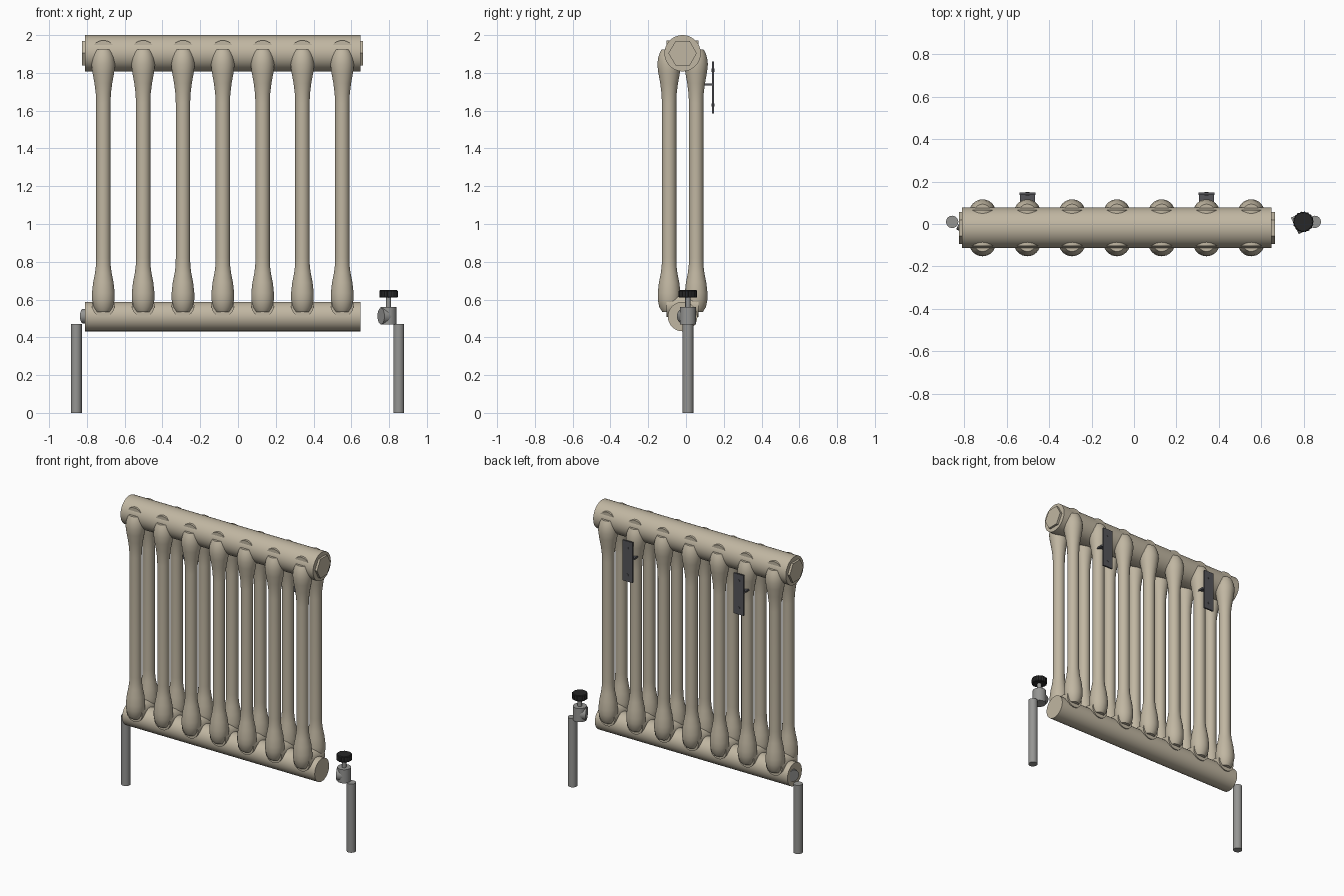
import bpy, bmesh, math
from mathutils import Vector

if "Cube" in bpy.data.objects:
    bpy.data.objects.remove(bpy.data.objects["Cube"])


def material(name, rgb):
    m = bpy.data.materials.new(name)
    m.diffuse_color = (*rgb, 1)
    m.use_nodes = True
    m.node_tree.nodes["Principled BSDF"].inputs["Base Color"].default_value = m.diffuse_color
    return m


CREAM = material("cream_enamel", (0.53, 0.47, 0.36))
STEEL = material("steel", (0.30, 0.30, 0.29))
DARK = material("dark_steel", (0.09, 0.09, 0.10))
BLACK = material("black_plastic", (0.02, 0.02, 0.02))


def finish(obj, name, mat, smooth=True):
    obj.name = name
    obj.data.materials.append(mat)
    if smooth:
        bpy.ops.object.select_all(action='DESELECT')
        obj.select_set(True)
        bpy.context.view_layer.objects.active = obj
        bpy.ops.object.shade_smooth_by_angle(angle=math.radians(35))
    return obj


def rod(name, a, b, r, mat, sides=32):
    """Cylinder between two points."""
    a, b = Vector(a), Vector(b)
    d = b - a
    bpy.ops.mesh.primitive_cylinder_add(vertices=sides, radius=r, depth=d.length, location=(a + b) / 2)
    o = bpy.context.object
    o.rotation_euler = d.to_track_quat('Z', 'Y').to_euler()
    return finish(o, name, mat, sides > 8)


def box(name, centre, size, mat):
    bpy.ops.mesh.primitive_cube_add(size=1, location=centre)
    o = bpy.context.object
    o.scale = size
    return finish(o, name, mat, False)


def lathe(name, x, y, profile, mat, sides=32, ridges=0.0):
    """Capped turned form about z from (radius, z) points; ridges cut flutes in the rim."""
    bm = bmesh.new()
    rings = []
    for r, z in profile:
        ring = []
        for i in range(sides):
            a = 2 * math.pi * i / sides
            rr = r * (1 - ridges * (i % 4 > 1))
            ring.append(bm.verts.new((rr * math.cos(a), rr * math.sin(a), z)))
        rings.append(ring)
    for lo, hi in zip(rings, rings[1:]):
        for i in range(sides):
            j = (i + 1) % sides
            bm.faces.new((lo[i], lo[j], hi[j], hi[i]))
    bm.faces.new(rings[0][::-1])
    bm.faces.new(rings[-1])
    me = bpy.data.meshes.new(name)
    bm.to_mesh(me)
    bm.free()
    o = bpy.data.objects.new(name, me)
    bpy.context.collection.objects.link(o)
    o.location = (x, y, 0)
    return finish(o, name, mat)


YC, X0, X1 = -0.018, -0.81, 0.648

# Headers
rod("top_header", (X0, YC, 1.904), (X1, YC, 1.904), 0.096, CREAM, 48)
rod("bottom_header", (X0, YC, 0.51), (X1, YC, 0.51), 0.078, CREAM, 48)

# Hexagonal end plugs, corners pointing along y
for side, xa, xb in (("left", X0 - 0.015, X0 + 0.02), ("right", X1 - 0.02, X1 + 0.015)):
    bpy.ops.mesh.primitive_cylinder_add(vertices=6, radius=0.075, depth=xb - xa,
                                        location=((xa + xb) / 2, YC, 1.904),
                                        rotation=(0, math.pi / 2, 0))
    plug = bpy.context.object
    bm = bmesh.new()
    bm.from_mesh(plug.data)
    bmesh.ops.transform(bm, matrix=plug.rotation_euler.to_matrix().to_4x4(), verts=bm.verts)
    bm.to_mesh(plug.data)
    bm.free()
    plug.rotation_euler = (0, 0, 0)
    finish(plug, side + "_hex_plug", CREAM, False)

# Columns, bulging at both ends, with bridges joining each front and back pair
COLUMN = [(0.036, 0.535), (0.052, 0.56), (0.060, 0.60), (0.060, 0.635), (0.054, 0.69),
          (0.044, 0.74), (0.039, 0.78), (0.038, 0.82), (0.038, 1.64), (0.040, 1.69),
          (0.047, 1.745), (0.057, 1.80), (0.0625, 1.845), (0.058, 1.88), (0.050, 1.905), (0.040, 1.923)]
for i in range(7):
    x = -0.713 + 0.2108 * i
    for row, s in (("front", -1), ("back", 1)):
        lathe(f"{row}_column_{i + 1}", x, YC + s * 0.0715, COLUMN, CREAM)
    rod(f"top_bridge_{i + 1}", (x, YC - 0.085, 1.906), (x, YC + 0.085, 1.906), 0.066, CREAM)
    rod(f"bottom_bridge_{i + 1}", (x, YC - 0.085, 0.568), (x, YC + 0.085, 0.568), 0.060, CREAM)

# Wall brackets
for side, x in (("left", -0.502), ("right", 0.341)):
    box(side + "_bracket_plate", (x, 0.142, 1.722), (0.076, 0.011, 0.276), DARK)
    box(side + "_bracket_arm", (x, 0.102, 1.738), (0.070, 0.074, 0.011), DARK)
    for k, z in (("lower", 1.63), ("upper", 1.815)):
        rod(f"{side}_{k}_screw", (x, 0.134, z), (x, 0.150, z), 0.009, DARK, 12)

# Supply pipes
rod("left_pipe", (-0.856, 0.01, 0), (-0.856, 0.01, 0.47), 0.029, STEEL)
rod("right_pipe", (0.851, 0.01, 0), (0.851, 0.01, 0.47), 0.029, STEEL)

# Angled left connector and right valve
rod("left_connector", (-0.82, 0.01, 0.512), (-0.766, -0.016, 0.512), 0.039, STEEL)
rod("valve_body", (0.797, 0.01, 0.467), (0.797, 0.01, 0.56), 0.043, STEEL)
rod("valve_inlet", (0.757, -0.009, 0.512), (0.797, 0.01, 0.512), 0.043, STEEL)
rod("valve_stem", (0.797, 0.01, 0.55), (0.797, 0.01, 0.62), 0.014, STEEL, 20)
lathe("valve_handle", 0.797, 0.01, [(0.045, 0.610), (0.049, 0.614), (0.049, 0.646), (0.045, 0.650)],
      BLACK, 72, 0.06)
